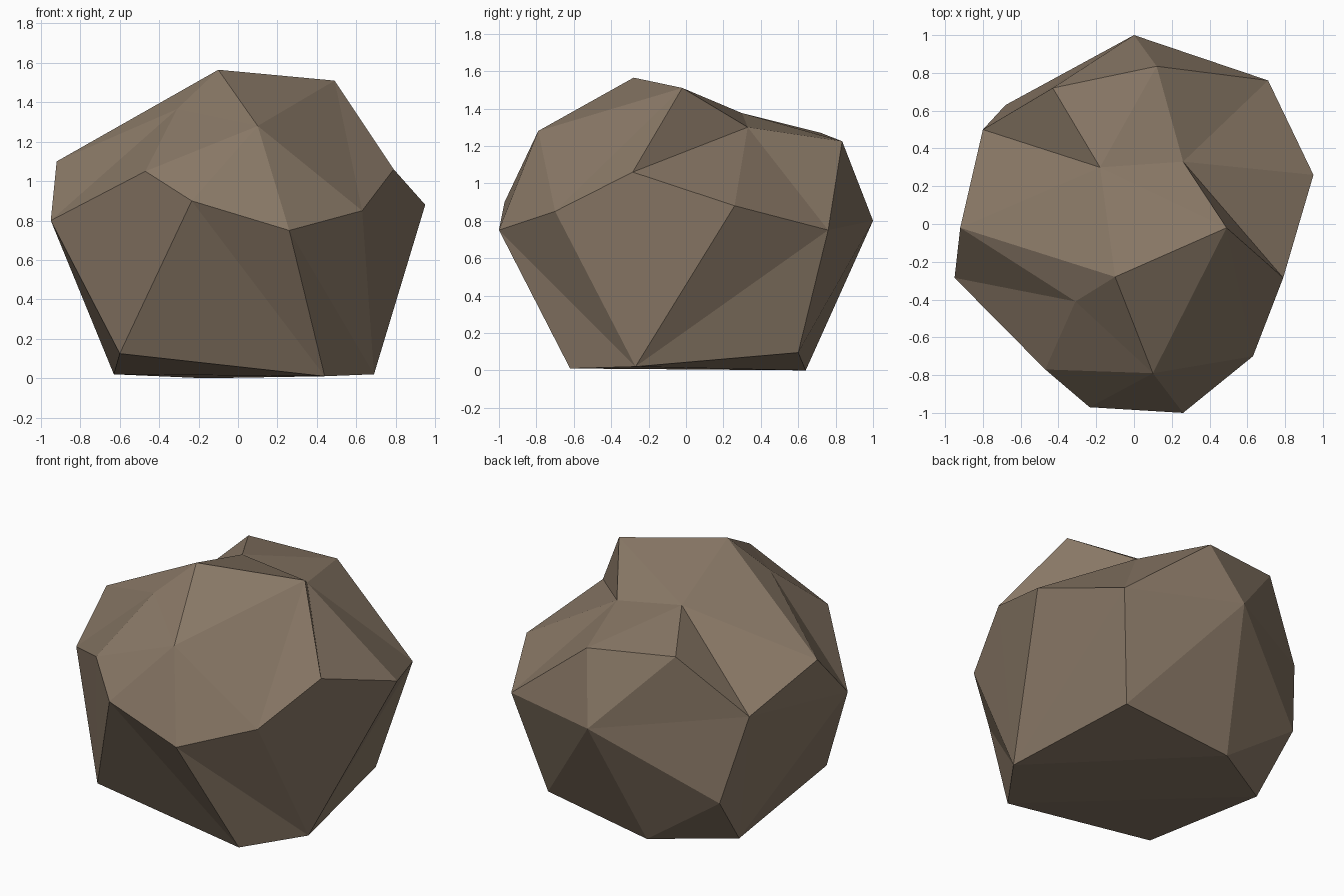
import bpy, bmesh

if "Cube" in bpy.data.objects:
    bpy.data.objects.remove(bpy.data.objects["Cube"])

# Boulder corners, in three levels from the ground up
ground = {"g1": (.44, -.62, .01), "g2": (.69, -.27, .02), "g3": (.56, .60, .095),
          "g4": (-.17, .64, 0), "g5": (-.63, .36, .02), "g6": (-.60, -.57, .125)}
waist = {"w1": (0, 1, .80), "w2": (.71, .76, .75), "w3": (.95, .26, .88),
         "w4": (.79, -.285, 1.06), "w5": (.63, -.70, .85), "w6": (.26, -1, .75),
         "w7": (-.235, -.97, .90), "w8": (-.47, -.77, 1.05), "w9": (-.95, -.285, .80),
         "w10": (-.92, -.02, 1.10), "w11": (-.80, .50, .90), "w12": (-.68, .63, .36)}
crown = {"c1": (-.43, .72, 1.27), "c2": (.12, .835, 1.225), "c3": (-.18, .30, 1.375),
         "c4": (.26, .33, 1.30), "c5": (.49, -.02, 1.51), "c6": (-.10, -.28, 1.565),
         "c7": (-.31, -.41, 1.365), "c8": (.10, -.79, 1.28)}

# Facets fan out from a hub corner along a run of neighbours
fans = {
    "c3": "w11 c1 c2 c4 c5 c6 w10 w11",      # notch in the top
    "c8": "c6 c5 w5 w6 w7 w8 c7 c6",         # front shoulder
    "w1": "w2 c2 c1 w11 w12 g4 g3 w2",       # back
    "g2": "g1 w6 w5 w4 w3 w2 g3",            # right side
    "c4": "c2 w2 w3 w4 c5",                  # right shoulder
    "g6": "g1 w7 w8 w9 g5 g1",               # front left
    "w9": "g5 w11 w10 c7 w8",                # left side
    "w12": "w11 g5 g4",                      # back left chip
    "g4": "g3 g2 g1 g5",                     # underside
    "w6": "g1 w7", "c7": "c6 w10", "w4": "c5 w5",
}

bm = bmesh.new()
vert = {name: bm.verts.new(co) for name, co in {**ground, **waist, **crown}.items()}
for hub, run in fans.items():
    run = run.split()
    for a, b in zip(run, run[1:]):
        bm.faces.new((vert[hub], vert[a], vert[b]))
bmesh.ops.recalc_face_normals(bm, faces=bm.faces)

mesh = bpy.data.meshes.new("boulder")
bm.to_mesh(mesh)
bm.free()
stone = bpy.data.materials.new("brown stone")
stone.diffuse_color = (.25, .188, .133, 1)
stone.use_nodes = True
stone.node_tree.nodes["Principled BSDF"].inputs["Base Color"].default_value = stone.diffuse_color
mesh.materials.append(stone)
boulder = bpy.data.objects.new("boulder", mesh)
bpy.context.collection.objects.link(boulder)
